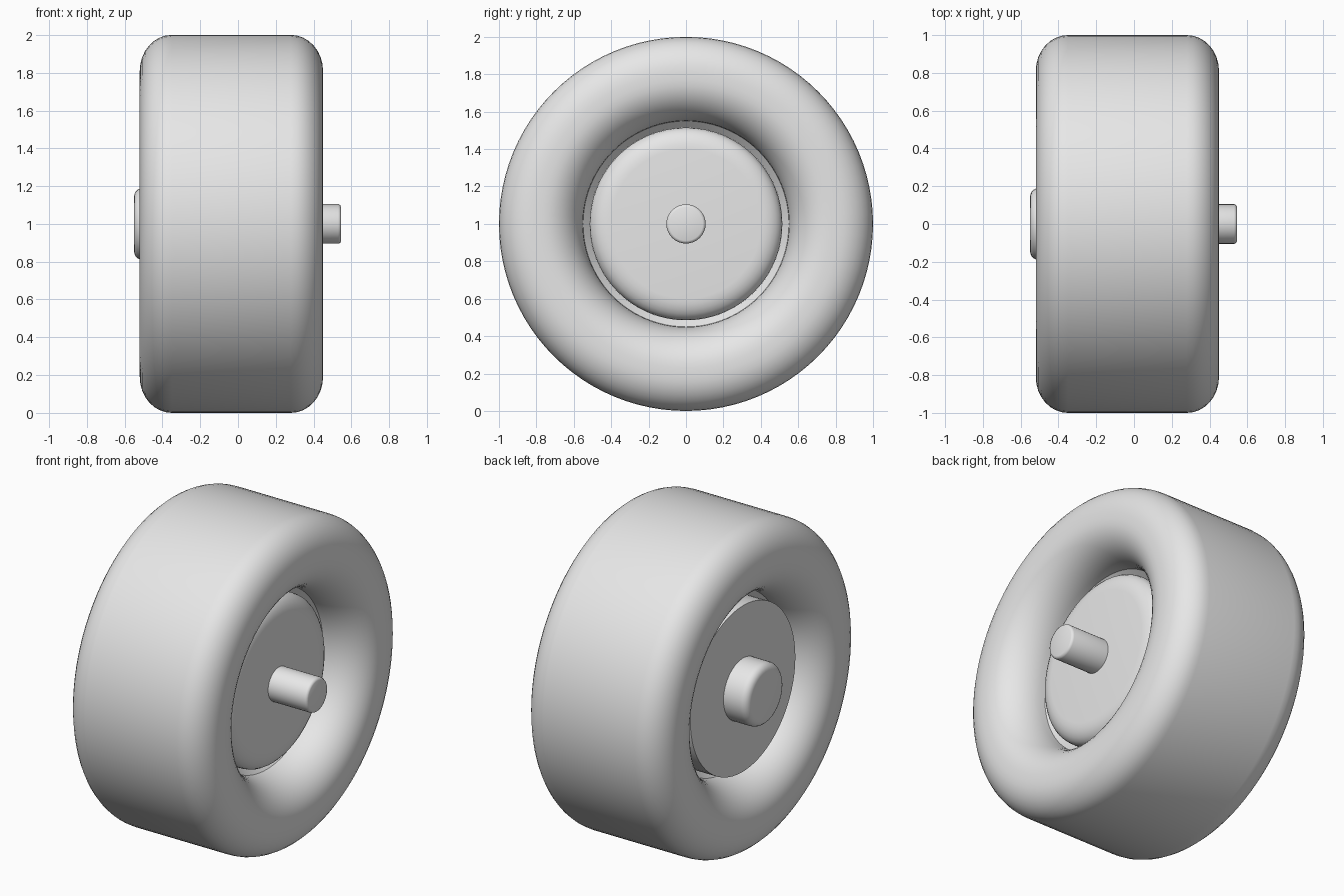
import bpy, bmesh, math

if "Cube" in bpy.data.objects:
    bpy.data.objects.remove(bpy.data.objects["Cube"])

grey = bpy.data.materials.new("plain grey")
grey.diffuse_color = (0.8, 0.8, 0.8, 1)
grey.use_nodes = True
grey.node_tree.nodes["Principled BSDF"].inputs["Base Color"].default_value = grey.diffuse_color


def lathe(name, profile, segments, closed=False, angle=35):
    """Spin (x, radius) points around the wheel axis at z = 1."""
    bm = bmesh.new()
    rings = []
    for x, r in profile:
        if r == 0:
            rings.append([bm.verts.new((x, 0, 1))] * segments)
        else:
            rings.append([bm.verts.new((x, r * math.cos(t), 1 + r * math.sin(t)))
                          for t in (2 * math.pi * i / segments for i in range(segments))])
    pairs = list(zip(rings, rings[1:]))
    if closed:
        pairs.append((rings[-1], rings[0]))
    for a, b in pairs:
        for i in range(segments):
            j = (i + 1) % segments
            quad = list(dict.fromkeys([a[i], a[j], b[j], b[i]]))
            bm.faces.new(quad)
    bmesh.ops.recalc_face_normals(bm, faces=bm.faces)
    mesh = bpy.data.meshes.new(name)
    bm.to_mesh(mesh)
    bm.free()
    mesh.materials.append(grey)
    ob = bpy.data.objects.new(name, mesh)
    bpy.context.collection.objects.link(ob)
    bpy.ops.object.select_all(action='DESELECT')
    ob.select_set(True)
    bpy.context.view_layer.objects.active = ob
    bpy.ops.object.shade_smooth_by_angle(angle=math.radians(angle))
    return ob


def arc(cx, cr, rx, rr, a0, a1, n):
    """Elliptical arc of (x, radius) points, angles in degrees."""
    return [(cx + rx * math.cos(math.radians(a0 + (a1 - a0) * k / n)),
             cr + rr * math.sin(math.radians(a0 + (a1 - a0) * k / n))) for k in range(n + 1)]


# tyre: rounded shoulders outside, deep soft roll into the rim inside
mid = -0.035
half = arc(0.315, 0.81, 0.17, 0.19, 90, 0, 8) + arc(0.235, 0.77, 0.25, 0.22, 0, -90, 10) + [(0.2, 0.515)]
right = [(mid + x, r) for x, r in half]
left = [(mid - x, r) for x, r in reversed(half)]
lathe("tyre", right + left, 96, closed=True)

# hub disc: rounded outer face, flat inner face
lathe("hub_disc", [(0.28, 0)] + arc(0.2, 0.4, 0.08, 0.115, 90, 0, 6)[::-1]
      + [(-0.39, 0.515), (-0.39, 0)], 64)

# axle stub on the outer side
lathe("axle", [(0.2, 0), (0.2, 0.105), (0.53, 0.105), (0.541, 0.1), (0.545, 0.09), (0.545, 0)], 32, angle=50)

# rounded boss on the inner side
lathe("inner_boss", [(-0.3, 0), (-0.3, 0.19)] + arc(-0.505, 0.145, 0.045, 0.045, 90, 180, 5)
      + [(-0.55, 0)], 32)
